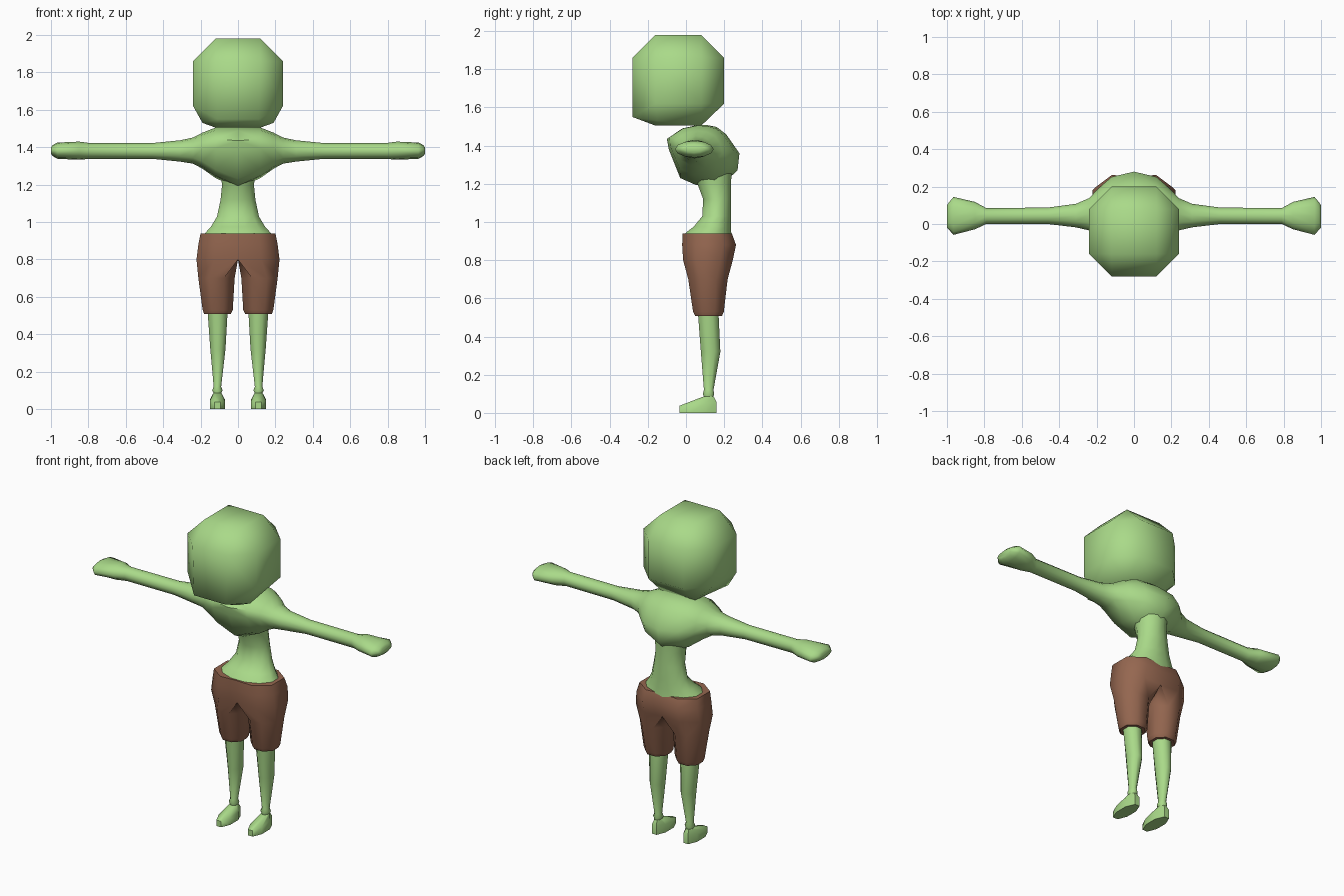
import bpy, bmesh, math
from math import sin, cos, pi, radians

if "Cube" in bpy.data.objects:
    bpy.data.objects.remove(bpy.data.objects["Cube"])


def material(name, rgb):
    m = bpy.data.materials.new(name)
    m.diffuse_color = (*rgb, 1)
    m.use_nodes = True
    m.node_tree.nodes["Principled BSDF"].inputs["Base Color"].default_value = m.diffuse_color
    return m


SKIN = material("green_skin", (0.40, 0.70, 0.25))
CLOTH = material("brown_cloth", (0.30, 0.135, 0.08))


def finish(name, bm, mat, mirror=False, angle=60):
    bmesh.ops.remove_doubles(bm, verts=bm.verts, dist=0.0005)
    bmesh.ops.recalc_face_normals(bm, faces=bm.faces)
    me = bpy.data.meshes.new(name)
    bm.to_mesh(me)
    bm.free()
    me.materials.append(mat)
    ob = bpy.data.objects.new(name, me)
    bpy.context.collection.objects.link(ob)
    if mirror:
        mod = ob.modifiers.new("mirror", 'MIRROR')
        mod.use_clip = True
        mod.merge_threshold = 0.001
    bpy.ops.object.select_all(action='DESELECT')
    ob.select_set(True)
    bpy.context.view_layer.objects.active = ob
    bpy.ops.object.shade_smooth_by_angle(angle=radians(angle))
    return ob


def loft(rings, cap_start=True, cap_end=True):
    bm = bmesh.new()
    rows = [[bm.verts.new(p) for p in r] for r in rings]
    n = len(rows[0])
    for a, b in zip(rows, rows[1:]):
        for i in range(n):
            j = (i + 1) % n
            bm.faces.new((a[i], a[j], b[j], b[i]))
    if cap_start:
        bm.faces.new(rows[0])
    if cap_end:
        bm.faces.new(rows[-1])
    return bm


def oval(z, x0, x1, y0, y1, n=8):
    """Horizontal ring that fills the given bounds."""
    k = 1 / cos(pi / n)
    angles = [2 * pi * (i + 0.5) / n - pi / 2 - 2 * pi / n for i in range(n)]
    return [((x0 + x1) / 2 + k * (x1 - x0) / 2 * cos(a),
             (y0 + y1) / 2 + k * (y1 - y0) / 2 * sin(a), z) for a in angles]


# Head: bevelled block whose chin reaches further forward than the nape
bm = bmesh.new()
pts = []
for s in (-1, 1):
    pts += [(s * 0.12, y, 1.98) for y in (-0.16, 0.08)]
    for z in (1.86, 1.62):
        pts += [(s * 0.24, -0.16, z), (s * 0.24, 0.08, z), (s * 0.12, 0.20, z)]
    pts += [(s * 0.12, -0.28, 1.86), (s * 0.11, -0.28, 1.55)]
    pts += [(s * 0.12, -0.16, 1.505), (s * 0.19, -0.15, 1.53), (s * 0.12, 0.08, 1.505)]
for p in pts:
    bm.verts.new(p)
bmesh.ops.convex_hull(bm, input=bm.verts)
bmesh.ops.dissolve_limit(bm, angle_limit=radians(1), verts=bm.verts, edges=bm.edges)
finish("head", bm, SKIN)

# Chest and arms: vertical sections running from the spine out to the fingertips
chest = [(0.06, 1.508), (-0.02, 1.49), (-0.10, 1.435), (-0.09, 1.38), (-0.03, 1.23),
         (0.05, 1.195), (0.17, 1.18), (0.27, 1.27), (0.28, 1.36), (0.21, 1.46),
         (0.16, 1.498), (0.11, 1.508)]
cy0, cy1, cz0, cz1 = -0.10, 0.28, 1.18, 1.508
# x, y front, y back, z bottom, z top, share of round section
sections = [(0, -0.10, 0.28, 1.18, 1.508, 0), (0.12, -0.09, 0.255, 1.235, 1.505, 0.15),
            (0.19, -0.06, 0.20, 1.285, 1.478, 0.5), (0.24, -0.035, 0.145, 1.312, 1.452, 0.8),
            (0.31, -0.018, 0.108, 1.323, 1.437, 1), (0.46, 0.0, 0.088, 1.338, 1.422, 1),
            (0.79, 0.0, 0.085, 1.338, 1.422, 1), (0.85, -0.028, 0.118, 1.333, 1.430, 1),
            (0.965, -0.058, 0.145, 1.338, 1.425, 1), (0.99, -0.03, 0.115, 1.352, 1.412, 1),
            (1.0, -0.02, 0.10, 1.365, 1.40, 1)]
rings = []
for x, y0, y1, z0, z1, blend in sections:
    ring = []
    for i, (py, pz) in enumerate(chest):
        a = pi / 2 + 2 * pi * i / 12
        u = (1 - blend) * (py - cy0) / (cy1 - cy0) + blend * (0.5 + 0.5 * cos(a))
        v = (1 - blend) * (pz - cz0) / (cz1 - cz0) + blend * (0.5 + 0.5 * sin(a))
        ring.append((x, y0 + u * (y1 - y0), z0 + v * (z1 - z0)))
    rings.append(ring)
finish("chest_and_arms", loft(rings, cap_start=False), SKIN, mirror=True)

# Waist: narrow column flaring to the hips
waist = [(0.92, 0.19, -0.01, 0.238), (0.945, 0.172, 0.0, 0.237), (0.975, 0.145, 0.04, 0.236),
         (1.03, 0.112, 0.085, 0.236), (1.12, 0.093, 0.09, 0.236), (1.20, 0.085, 0.06, 0.236),
         (1.30, 0.10, 0.03, 0.24)]
finish("waist", loft([oval(z, -w, w, a, b, 12) for z, w, a, b in waist]), SKIN)

# Shorts: half-hip sections that split into a leg, mirrored
outline = [(0, -0.96), (0.56, -1), (1, -0.5), (1, 0.5), (0.56, 1), (0, 0.94)]
rings = []
for z, w, y0, y1 in [(0.94, 0.2, -0.018, 0.24), (0.88, 0.212, -0.02, 0.262), (0.80, 0.222, -0.015, 0.245)]:
    c, r = (y0 + y1) / 2, (y1 - y0) / 2
    ring = [(w * u, c + r * v, z) for u, v in outline]
    rings.append(ring + [(0, c + r * 0.4, z), (0, c - r * 0.4, z)])
for z, x0, x1, y0, y1 in [(0.70, 0.018, 0.212, 0.012, 0.218), (0.53, 0.028, 0.189, 0.037, 0.198),
                          (0.507, 0.04, 0.18, 0.048, 0.188)]:
    rings.append(oval(z, x0, x1, y0, y1))
bm = loft(rings, cap_start=True)
inner = [f for f in bm.faces if all(abs(v.co.x) < 1e-4 for v in f.verts)]
bmesh.ops.delete(bm, geom=inner, context='FACES')
finish("shorts", bm, CLOTH, mirror=True)

# Legs: tapered shins with a small ankle ridge
shin = [(0.53, 0.055, 0.163, 0.062, 0.170), (0.32, 0.067, 0.148, 0.078, 0.180),
        (0.12, 0.09, 0.130, 0.094, 0.144), (0.10, 0.082, 0.138, 0.088, 0.148),
        (0.085, 0.09, 0.130, 0.094, 0.143), (0.04, 0.088, 0.132, 0.09, 0.15)]
finish("legs", loft([oval(*s) for s in shin]), SKIN, mirror=True)

# Feet: flat sole with the upper sloping down to the toes
sole = oval(0, 0.07, 0.15, -0.035, 0.16)
edge = [(x, y, 0.037 + 0.02 * (y + 0.035) / 0.195) for x, y, z in sole]
upper = oval(0.085, 0.088, 0.132, 0.09, 0.145)
finish("feet", loft([sole, edge, upper]), SKIN, mirror=True)
